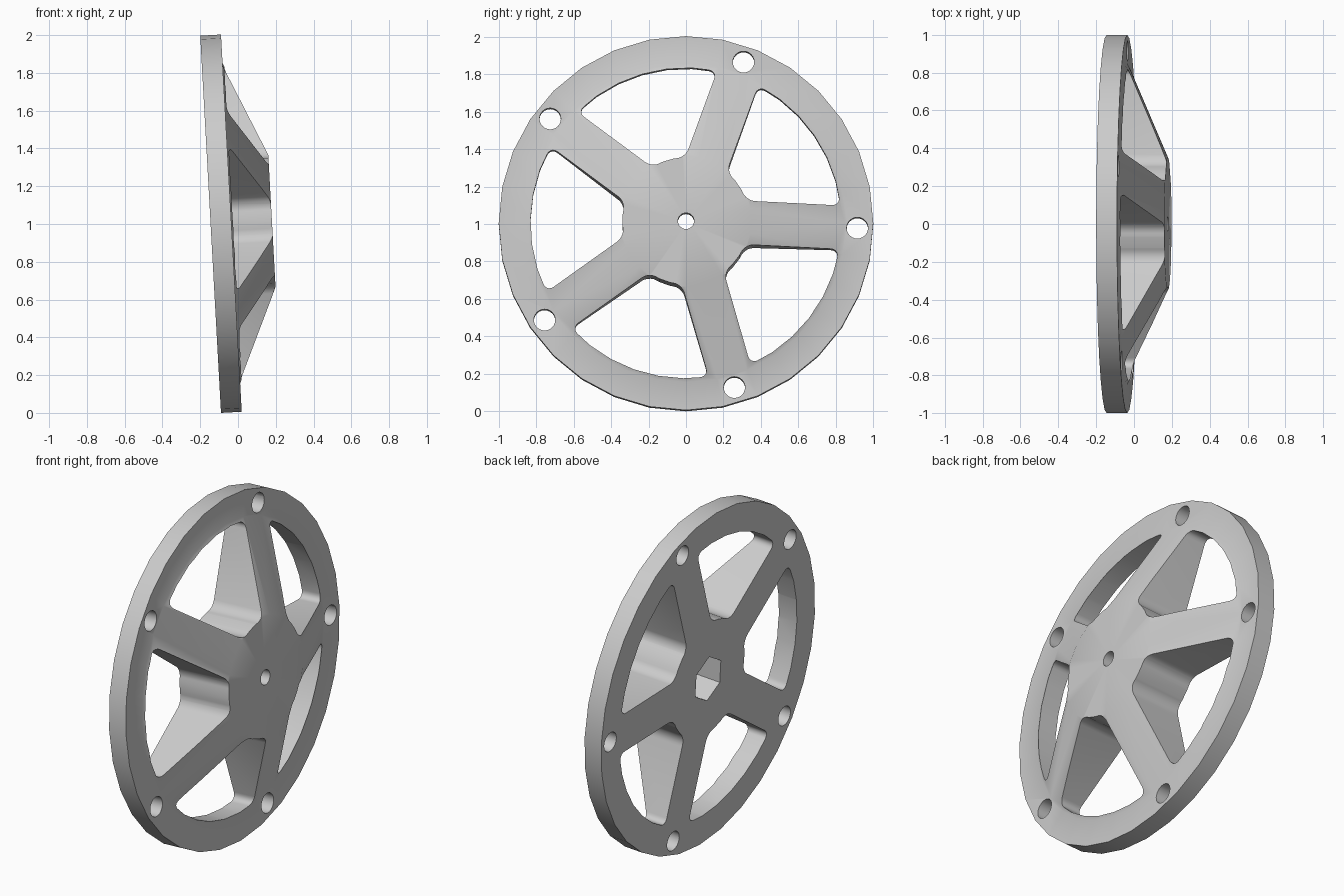
import bpy, bmesh, math
from mathutils import Matrix

cube = bpy.data.objects.get("Cube")
if cube:
    bpy.data.objects.remove(cube, do_unlink=True)

SPOKES = 5
PHASE = math.radians(-1.6)      # angle of the first spoke
STEP = math.tau / SPOKES
HALF_WIDTH = 0.117              # half the width of a spoke
TILT = 0.055

grey = bpy.data.materials.new("grey")
grey.use_nodes = True
grey.diffuse_color = (0.6, 0.6, 0.6, 1)
grey.node_tree.nodes["Principled BSDF"].inputs["Base Color"].default_value = (0.6, 0.6, 0.6, 1)


def polar(r, a):
    return (r * math.cos(a), r * math.sin(a))


def ring(r, sides, centre=(0, 0), start=0.0):
    """Points of a regular polygon."""
    pts = [polar(r, start + math.tau * i / sides) for i in range(sides)]
    return [(x + centre[0], y + centre[1]) for x, y in pts]


def prism(bm, points, z0, z1, corners=(), fillet=0.0):
    """Closed prism over an outline, with the chosen corners rounded."""
    part = bmesh.new()
    verts = [part.verts.new((x, y, z0)) for x, y in points]
    part.faces.new(verts)
    if corners:
        bmesh.ops.bevel(part, geom=[verts[i] for i in corners], offset=fillet,
                        segments=5, profile=0.5, affect='VERTICES')
    top = bmesh.ops.extrude_face_region(part, geom=part.faces[:])["geom"]
    bmesh.ops.translate(part, vec=(0, 0, z1 - z0),
                        verts=[v for v in top if isinstance(v, bmesh.types.BMVert)])
    bmesh.ops.recalc_face_normals(part, faces=part.faces[:])
    mesh = bpy.data.meshes.new("part")
    part.to_mesh(mesh)
    part.free()
    bm.from_mesh(mesh)
    bpy.data.meshes.remove(mesh)


def window_outline(mid, inner=0.34, outer=0.83, n_in=3, n_out=6):
    """Opening between two spokes with parallel sides."""
    def arc(r, n, sign):
        half = STEP / 2 - math.asin(HALF_WIDTH / r)
        return [polar(r, mid + sign * half * (2 * i / n - 1)) for i in range(n + 1)]
    pts = arc(outer, n_out, 1) + arc(inner, n_in, -1)
    return pts, (0, n_out, n_out + 1, n_out + n_in + 2 - 1)


def make_object(name, bm):
    mesh = bpy.data.meshes.new(name)
    bm.to_mesh(mesh)
    bm.free()
    obj = bpy.data.objects.new(name, mesh)
    bpy.context.collection.objects.link(obj)
    return obj


# Wheel body: revolved section with rim, cone, flat hub and bore
section = [(0.043, 0), (1, 0), (1, 0.11), (0.85, 0.11), (0.35, 0.325), (0.043, 0.325)]
bm = bmesh.new()
verts = [bm.verts.new((r, 0, h)) for r, h in section]
edges = [bm.edges.new((verts[i], verts[(i + 1) % len(verts)])) for i in range(len(verts))]
bmesh.ops.spin(bm, geom=verts + edges, cent=(0, 0, 0), axis=(0, 0, 1),
               angle=math.tau, steps=32, use_duplicate=False)
bmesh.ops.remove_doubles(bm, verts=bm.verts[:], dist=1e-4)
bmesh.ops.recalc_face_normals(bm, faces=bm.faces[:])
wheel = make_object("spoked_wheel", bm)
wheel.data.materials.append(grey)

# Cutter: windows, bolt holes and hexagonal hub socket
bm = bmesh.new()
for i in range(SPOKES):
    a = PHASE + i * STEP
    outline, corners = window_outline(a + STEP / 2)
    prism(bm, outline, -0.1, 0.5, corners, 0.045)
    prism(bm, ring(0.057, 24, polar(0.915, a)), -0.1, 0.3)
prism(bm, ring(0.132, 6, start=math.pi / 2), -0.1, 0.2)
cutter = make_object("cutter", bm)
cutter.hide_render = True

cut = wheel.modifiers.new("openings", 'BOOLEAN')
cut.operation = 'DIFFERENCE'
cut.solver = 'EXACT'
cut.object = cutter
bpy.ops.object.select_all(action='DESELECT')
bpy.context.view_layer.objects.active = wheel
wheel.select_set(True)
bpy.ops.object.modifier_apply(modifier=cut.name)
bpy.data.objects.remove(cutter, do_unlink=True)

# Stand the wheel up with its axis along x, leaning slightly back
stand = Matrix(((0, 0, 1, 0), (1, 0, 0, 0), (0, 1, 0, 0), (0, 0, 0, 1)))
wheel.data.transform(Matrix.Translation((-0.145, 0, math.cos(TILT)))
                     @ Matrix.Rotation(-TILT, 4, 'Y') @ stand)
bpy.ops.object.shade_smooth_by_angle(angle=math.radians(30))
